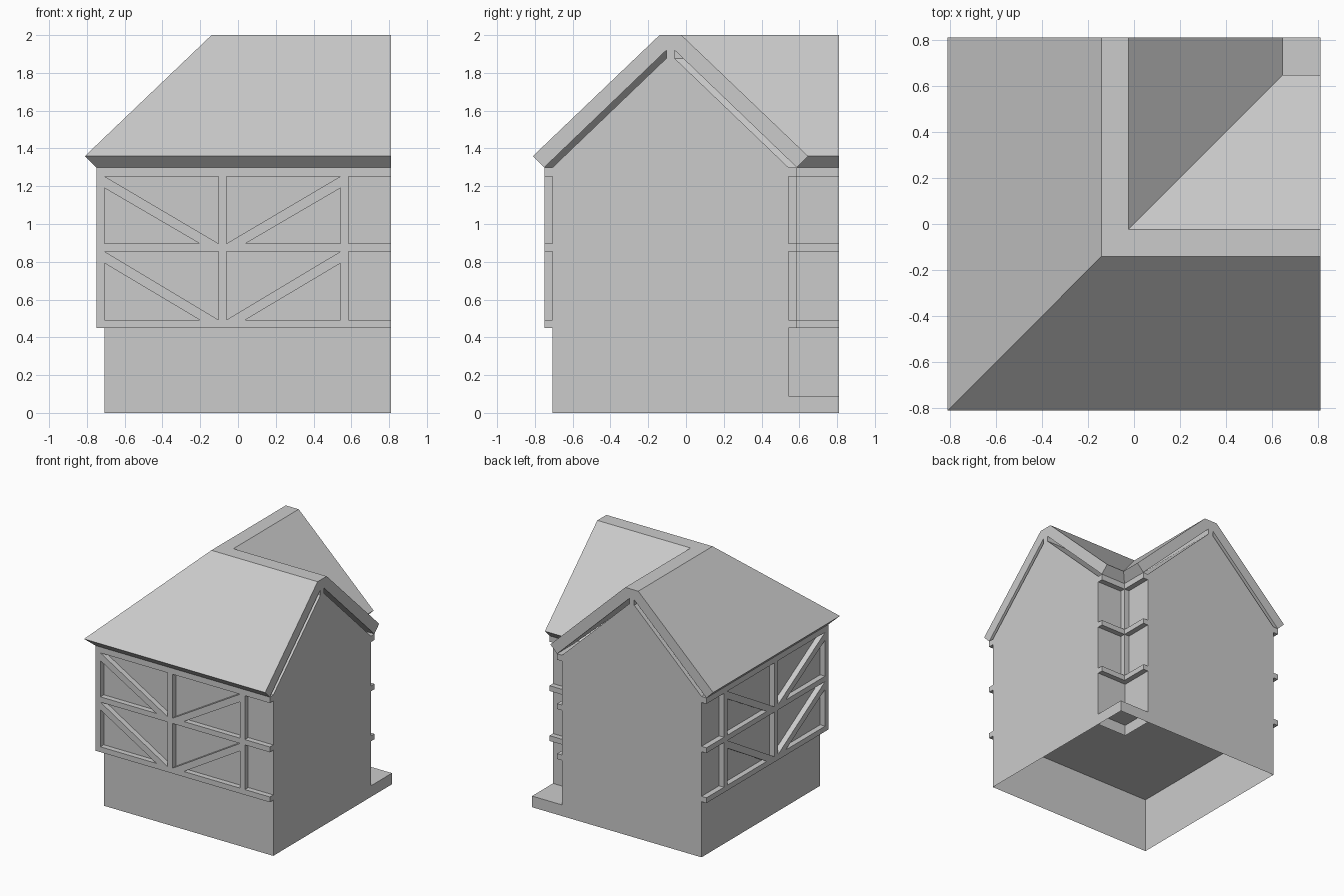
import bpy
import bmesh

cube = bpy.data.objects.get("Cube")
if cube:
    bpy.data.objects.remove(cube)

PLASTER = (0.6, 0.6, 0.6, 1)
mat = bpy.data.materials.new("plain grey")
mat.use_nodes = True
mat.diffuse_color = PLASTER
mat.node_tree.nodes["Principled BSDF"].inputs["Base Color"].default_value = PLASTER

MID = -0.082     # centre line of each wing
END = 0.81       # where both wings are cut off
EAVE, FRAME, WALL, RIDGE, KING = 0.728, 0.668, 0.624, 0.058, 0.022
JETTY, EAVES_Z = 0.45, 1.30
OUT, BACK = MID - FRAME, MID - WALL


def finish(bm, name, solid=True):
    if solid:
        bmesh.ops.recalc_face_normals(bm, faces=bm.faces)
    mesh = bpy.data.meshes.new(name)
    bm.to_mesh(mesh)
    bm.free()
    mesh.materials.append(mat)
    obj = bpy.data.objects.new(name, mesh)
    bpy.context.collection.objects.link(obj)
    return obj


def sweep(name, profile, open_edges=()):
    """Run a (offset, height) profile round the corner with a mitre."""
    bm = bmesh.new()
    rings = [[bm.verts.new(place(p, z)) for p, z in profile] for place in (
        lambda p, z: (END, p, z), lambda p, z: (p, p, z), lambda p, z: (p, END, z))]
    n = len(profile)
    for a, b in zip(rings, rings[1:]):
        for i in range(n):
            if i not in open_edges:
                j = (i + 1) % n
                bm.faces.new((a[i], a[j], b[j], b[i]))
    bm.faces.new(rings[0])
    bm.faces.new(rings[-1])
    return finish(bm, name)


def timber(name, outline, swap):
    """Extrude an outline on the outer wall; swap puts it on the other wing."""
    bm = bmesh.new()
    rings = []
    for depth in (OUT, BACK):
        rings.append([bm.verts.new((depth, t, z) if swap else (t, depth, z))
                      for t, z in outline])
    n = len(outline)
    for i in range(n):
        j = (i + 1) % n
        bm.faces.new((rings[0][i], rings[0][j], rings[1][j], rings[1][i]))
    bm.faces.new(rings[0])
    bm.faces.new(rings[1])
    return finish(bm, name)


def box(name, lo, hi, bottom=True):
    bm = bmesh.new()
    bmesh.ops.create_cube(bm, size=1)
    for v in bm.verts:
        v.co = [lo[k] if v.co[k] < 0 else hi[k] for k in range(3)]
    if not bottom:
        bm.normal_update()
        bmesh.ops.delete(bm, geom=[f for f in bm.faces if f.normal.z < -0.9],
                         context='FACES_ONLY')
    return finish(bm, name)


# Walls and roof: one half profile, mirrored, with a slot under each roof slope
half = [(RIDGE, 2.0), (EAVE, 1.36), (FRAME, EAVES_Z), (KING, 1.92),
        (KING, 1.877), (WALL, EAVES_Z), (WALL, 0)]
profile = [(MID + w, z) for w, z in half] + [(MID - w, z) for w, z in reversed(half)]
sweep("walls_and_roof", profile, open_edges=(len(half) - 1,))

# Ceiling closing the hollow base
bm = bmesh.new()
inner = MID + WALL
ring = [(BACK, BACK), (END, BACK), (END, inner), (inner, inner), (inner, END), (BACK, END)]
bm.faces.new([bm.verts.new((x, y, JETTY)) for x, y in reversed(ring)])
finish(bm, "ceiling", solid=False)

# Horizontal beams round the outer and inner walls
rows = [(0.493, 0.854), (0.897, 1.252)]
beams = [(JETTY, rows[0][0]), (rows[0][1], rows[1][0]), (rows[1][1], EAVES_Z)]
for label, side in (("outer", -1), ("inner", 1)):
    for low, high in beams:
        a, b = MID + side * FRAME, MID + side * WALL
        sweep(label + "_beam", [(a, low), (b, low), (b, high), (a, high)])

# Corner posts
box("outer_corner_post", (OUT, OUT, JETTY), (BACK, BACK, EAVES_Z))
far = MID + FRAME
box("inner_corner_post", (inner, inner, JETTY), (far, far, EAVES_Z))

# Upright posts and diagonal braces on both outer walls
for swap in (False, True):
    for low, high in rows:
        for left, right in ((MID - KING, MID + KING), (inner, far)):
            timber("post", [(left, low), (right, low), (right, high), (left, high)], swap)
        for side in (-1, 1):
            near, edge, foot = (MID + side * d for d in (KING, WALL, 0.122))
            timber("brace", [(near, low), (edge, high), (edge, high - 0.062), (foot, low)], swap)

# Low paving slab in the inner corner
bm = bmesh.new()
box("corner_slab", (inner, inner, 0), (END, END, 0.09), bottom=False)
